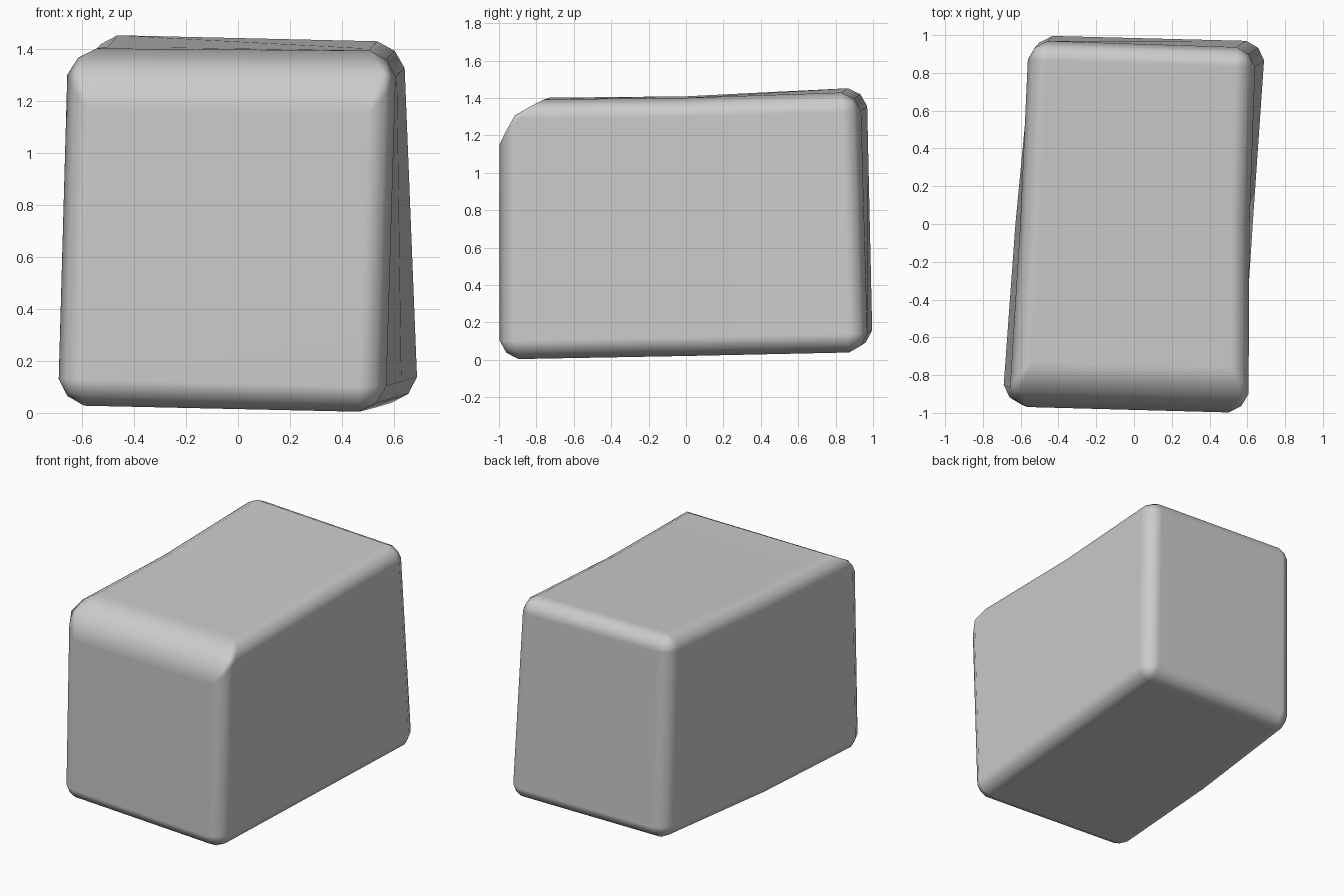
import bpy, bmesh

old = bpy.data.objects.get("Cube")
if old:
    bpy.data.objects.remove(old, do_unlink=True)

# Stone colour
stone = bpy.data.materials.new("grey_stone")
stone.use_nodes = True
colour = (0.6, 0.6, 0.6, 1)
stone.diffuse_color = colour
stone.node_tree.nodes["Principled BSDF"].inputs["Base Color"].default_value = colour

# Rings from front to back: bottom left, bottom right, top right, top left
rings = [
    [(-0.70, -0.95, 0.03), (0.56, -1.0, 0.0), (0.61, -1.0, 1.39), (-0.66, -0.97, 1.40)],
    [(-0.63, 0.0, 0.03), (0.63, 0.0, 0.02), (0.61, 0.0, 1.40), (-0.60, 0.0, 1.41)],
    [(-0.53, 1.0, 0.06), (0.70, 0.97, 0.04), (0.64, 0.93, 1.43), (-0.56, 0.97, 1.46)],
]

bm = bmesh.new()
verts = [[bm.verts.new(p) for p in ring] for ring in rings]
bm.faces.new(verts[0])
bm.faces.new(reversed(verts[-1]))
for a, b in zip(verts, verts[1:]):
    for i in range(4):
        j = (i + 1) % 4
        bm.faces.new((a[i], b[i], b[j], a[j]))
bmesh.ops.recalc_face_normals(bm, faces=bm.faces)

# Bevel every outer edge, with a wide slope along the front top edge
weight = bm.edges.layers.float.new("bevel_weight_edge")
for e in bm.edges:
    e[weight] = 0.42
for i in range(4):
    bm.edges.get((verts[1][i], verts[1][(i + 1) % 4]))[weight] = 0
bm.edges.get((verts[0][2], verts[0][3]))[weight] = 1

mesh = bpy.data.meshes.new("stone_block")
bm.to_mesh(mesh)
bm.free()
mesh.materials.append(stone)
block = bpy.data.objects.new("stone_block", mesh)
bpy.context.collection.objects.link(block)

bevel = block.modifiers.new("worn_edges", "BEVEL")
bevel.limit_method = "WEIGHT"
bevel.width = 0.24
bevel.segments = 2
bevel.profile = 0.42

for p in mesh.polygons:
    p.use_smooth = True
normals = block.modifiers.new("even_shading", "WEIGHTED_NORMAL")
normals.weight = 70
